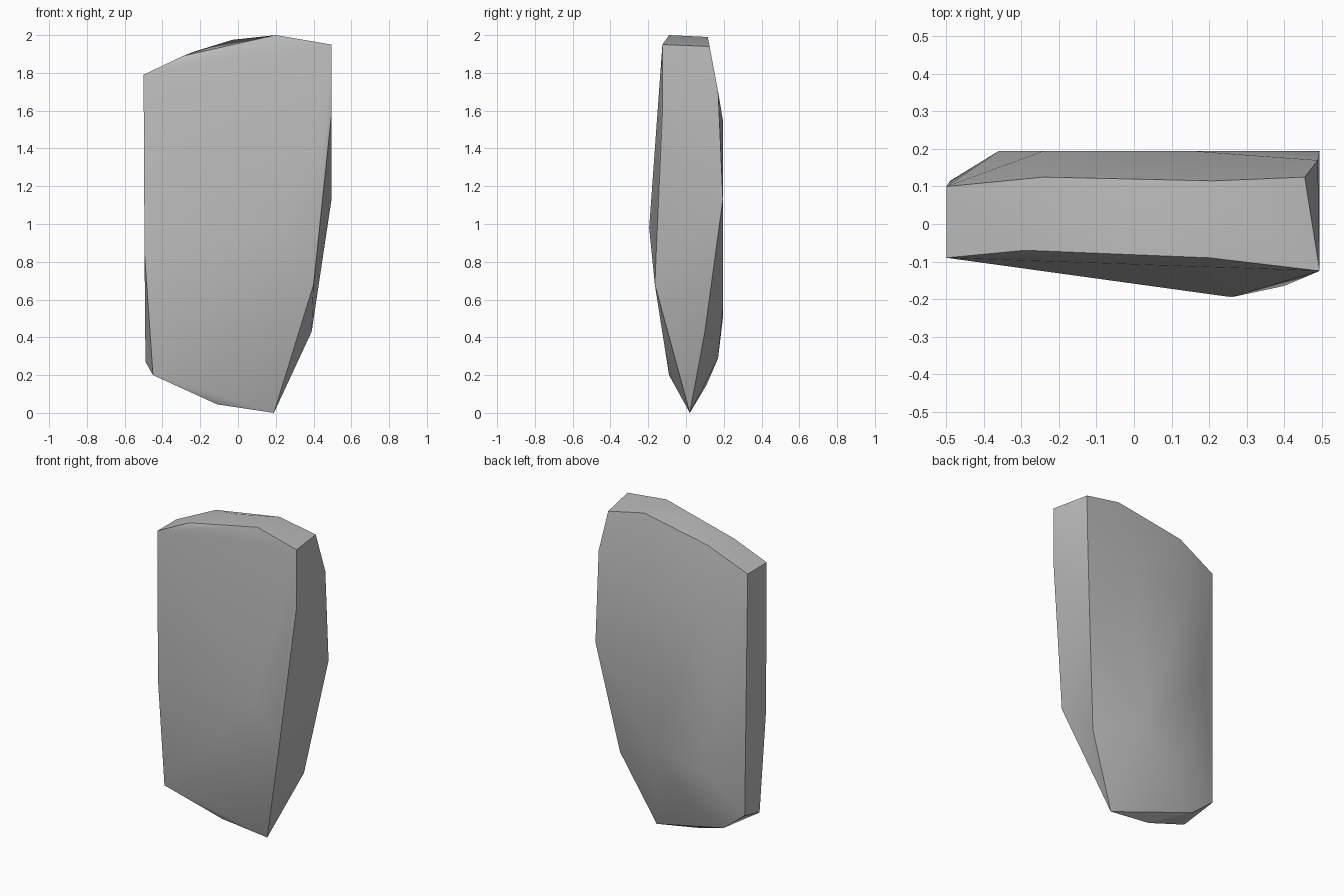
import bpy
import bmesh
import math
from mathutils import Vector

# Remove the default cube
default_cube = bpy.data.objects.get("Cube")
if default_cube:
    bpy.data.objects.remove(default_cube, do_unlink=True)


def flat_material(name, colour):
    material = bpy.data.materials.new(name)
    material.use_nodes = True
    material.diffuse_color = colour
    shader = next(n for n in material.node_tree.nodes if n.type == "BSDF_PRINCIPLED")
    shader.inputs["Base Color"].default_value = colour
    shader.inputs["Roughness"].default_value = 0.9
    return material


def hull_object(name, rims, material, sharp_angle):
    """Wrap a chipped stone skin around the corner points of all rims."""
    bm = bmesh.new()
    for rim in rims:
        for corner in rim:
            bm.verts.new(Vector(corner))
    result = bmesh.ops.convex_hull(bm, input=bm.verts[:])
    # Drop points swallowed by the hull
    loose = [v for v in bm.verts if not v.link_faces]
    bmesh.ops.delete(bm, geom=loose, context="VERTS")
    bmesh.ops.recalc_face_normals(bm, faces=bm.faces[:])

    mesh = bpy.data.meshes.new(name)
    bm.to_mesh(mesh)
    bm.free()
    mesh.materials.append(material)
    stone = bpy.data.objects.new(name, mesh)
    bpy.context.collection.objects.link(stone)

    # Smooth the shallow facets, keep the chipped edges crisp
    bpy.ops.object.select_all(action="DESELECT")
    stone.select_set(True)
    bpy.context.view_layer.objects.active = stone
    bpy.ops.object.shade_smooth_by_angle(angle=sharp_angle)
    return stone


# Sloping top: front edge, slight crown, back edge
top_front = [(-.5, -.09, 1.79), (-.29, -.07, 1.89), (.2, -.09, 2), (.495, -.125, 1.95)]
top_crown = [(-.03, .03, 1.975)]
top_back = [(-.5, .1, 1.79), (-.24, .125, 1.91), (.21, .115, 1.99), (.455, .125, 1.94)]

# Right side narrowing to the lowest tip
right_front = [(.495, -.125, 1.58), (.4, -.165, .68)]
right_back = [(.49, .17, 1.7), (.495, .195, 1.13), (.39, .1, .43)]
tip = [(.19, .02, 0)]

# Left side and the slanted underside
left_side = [(-.495, -.09, .85), (-.45, -.09, .2), (-.49, .115, .27)]
underside = [(-.11, 0, .045), (-.34, .11, .15)]

# Bulges of the two broad faces
front_bulge = [(.26, -.195, .98)]
back_bulge = [(-.36, .195, 1), (-.24, .195, 1.5), (.15, .195, 1.55),
              (-.25, .195, .5), (.1, .195, .55), (-.15, .17, .29)]

stone_grey = flat_material("stone grey", (.5, .5, .5, 1))
hull_object("rock_slab",
            [top_front, top_crown, top_back, right_front, right_back, tip,
             left_side, underside, front_bulge, back_bulge],
            stone_grey, math.radians(30))
